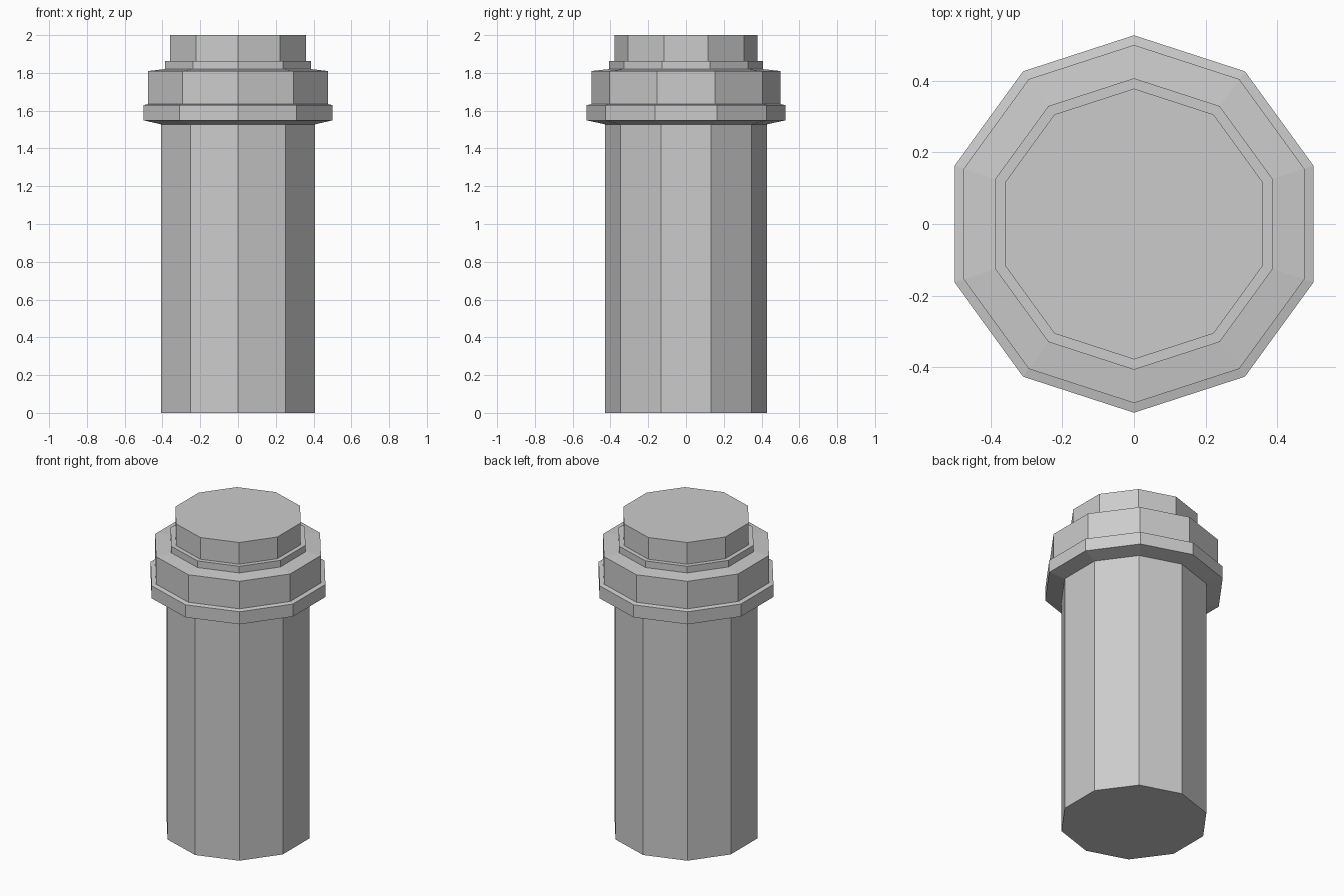
import bpy
import bmesh
from math import pi, sin, cos

cube = bpy.data.objects.get("Cube")
if cube:
    bpy.data.objects.remove(cube, do_unlink=True)

SIDES = 10

# Single grey finish
grey = bpy.data.materials.new("plain_grey")
grey.use_nodes = True
colour = (0.6, 0.6, 0.6, 1)
grey.diffuse_color = colour
grey.node_tree.nodes["Principled BSDF"].inputs["Base Color"].default_value = colour


def lathe(name, profile):
    """Turn a (radius, height) profile into a capped ten-sided solid."""
    bm = bmesh.new()
    rings = []
    for r, z in profile:
        angles = [pi / 2 + 2 * pi * i / SIDES for i in range(SIDES)]
        rings.append([bm.verts.new((r * cos(a), r * sin(a), z)) for a in angles])
    for low, high in zip(rings, rings[1:]):
        for i in range(SIDES):
            j = (i + 1) % SIDES
            bm.faces.new((low[i], low[j], high[j], high[i]))
    bm.faces.new(rings[0][::-1])
    bm.faces.new(rings[-1])
    mesh = bpy.data.meshes.new(name)
    bm.to_mesh(mesh)
    bm.free()
    mesh.materials.append(grey)
    obj = bpy.data.objects.new(name, mesh)
    bpy.context.collection.objects.link(obj)
    return obj


# Main column, flared flange, collar, stepped neck and top cap in one skin
lathe("column_with_collar", [
    (0.43, 0), (0.43, 1.528),           # column
    (0.527, 1.549), (0.527, 1.629),     # flange
    (0.50, 1.635), (0.50, 1.81),        # collar
    (0.407, 1.82), (0.407, 1.862),      # neck step
    (0.378, 1.862), (0.378, 2),         # cap
])
